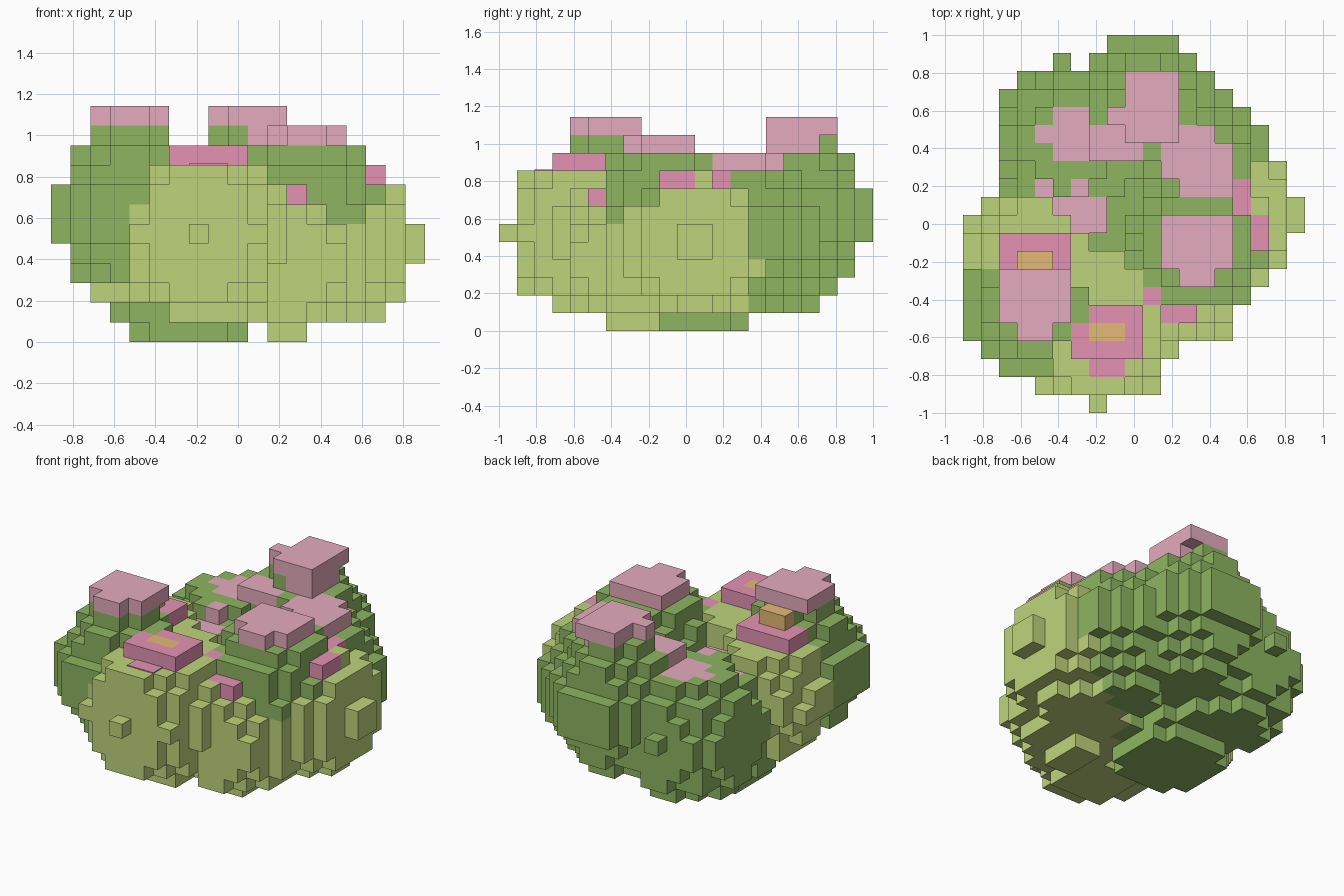
import bpy
import bmesh
from mathutils import Vector

cube = bpy.data.objects.get("Cube")
if cube:
    bpy.data.objects.remove(cube)

V = 2 / 21  # edge of one block


def make_material(name, rgb):
    mat = bpy.data.materials.new(name)
    mat.use_nodes = True
    color = (*rgb, 1)
    mat.diffuse_color = color
    mat.node_tree.nodes["Principled BSDF"].inputs["Base Color"].default_value = color
    return mat


MATS = {
    "dark": make_material("dark green", (0.27, 0.46, 0.12)),
    "light": make_material("light green", (0.52, 0.66, 0.2)),
    "pale": make_material("pale pink", (0.78, 0.41, 0.51)),
    "pink": make_material("deep pink", (0.78, 0.29, 0.45)),
    "yellow": make_material("warm yellow", (0.78, 0.49, 0.18)),
}

# Barrels: name, colour, centre, radius, height factor, reach, lowest and highest layer
BARRELS = [
    ("front_right_tall_barrel", "dark", (-5.5, -4.5, 6.5), 3.97, 1.1, 5, 3, 10),
    ("right_barrel", "light", (-5.5, -1.5, 6), 3.8, 1, 5, 2, 8),
    ("front_barrel", "light", (-2, -5.5, 5.5), 4.62, 1.1, 4.1, 2, 8),
    ("left_tall_barrel", "dark", (3.5, -1, 6.5), 3.97, 1.1, 5, 2, 9),
    ("left_barrel", "light", (4.5, 0.5, 5), 4.572, 0.99, 5, 1, 8),
    ("back_tall_barrel", "dark", (0.5, 6.5, 6.5), 3.97, 1.1, 5, 2, 10),
    ("middle_barrel", "dark", (-2.5, 0.5, 3.5), 4.05, 1.1, 5, 0, 6),
    ("back_left_barrel", "dark", (3.5, 3.5, 5.5), 3.97, 1.1, 5, 1, 8),
    ("front_left_small_barrel", "light", (2.5, -3, 4), 3.95, 1, 5, 1, 7),
    ("back_right_barrel", "dark", (-3.5, 4.5, 5), 4.4, 1, 4, 1, 8),
]

cells = {}  # block -> (part, colour)
nearest = {}


def fill_barrel(name, color, centre, radius, stretch, reach, low, high):
    for k in range(low, high + 1):
        for i in range(-11, 12):
            for j in range(-12, 13):
                d = Vector((i, j, k + 0.5)) - Vector(centre)
                d.z /= stretch
                share = d.length / radius
                if share <= 1 and max(map(abs, d)) < reach:
                    if share < nearest.get((i, j, k), 9):
                        nearest[i, j, k] = share
                        cells[i, j, k] = (name, color)


def fill_box(name, color, xs, ys, k):
    for i in range(xs[0], xs[1] + 1):
        for j in range(ys[0], ys[1] + 1):
            cells[i, j, k] = (name, color)


def blossom(name, color, i, j, k):
    # Four blocks wide, with a narrower front row
    fill_box(name, color, (i - 1, i + 2), (j, j + 2), k)
    fill_box(name, color, (i, i + 1), (j - 1, j - 1), k)


for barrel in BARRELS:
    fill_barrel(*barrel)

# Single spines, side bump and the feet of the light barrels
fill_box("back_spine", "dark", (-4, -4), (9, 9), 5)
fill_box("front_spine", "light", (-2, -2), (-10, -10), 5)
fill_box("right_bump", "light", (-9, -9), (-2, 0), 5)
fill_box("right_barrel_foot", "light", (-7, -4), (-3, 0), 2)
fill_box("front_barrel_foot", "light", (-3, 0), (-7, -4), 1)
fill_box("small_barrel_foot", "light", (2, 3), (-4, -2), 0)

# Pale blossoms
blossom("front_right_blossom", "pale", -6, -5, 11)
blossom("left_blossom", "pale", 3, -2, 10)
fill_box("back_left_blossom", "pale", (2, 5), (3, 4), 9)
fill_box("back_left_blossom", "pale", (3, 4), (2, 5), 9)
fill_box("back_left_blossom", "pale", (5, 5), (2, 2), 9)
fill_box("back_blossom", "pale", (0, 2), (5, 8), 11)
fill_box("back_blossom", "pale", (-1, -1), (6, 6), 11)
fill_box("back_blossom", "pale", (1, 2), (5, 7), 10)
fill_box("middle_blossom", "pale", (-4, -2), (0, 1), 7)
fill_box("middle_blossom", "pale", (-3, -3), (-1, -1), 7)
fill_box("middle_blossom", "pale", (-3, -3), (2, 2), 8)
fill_box("middle_blossom", "pale", (-5, -5), (2, 2), 7)
fill_box("back_right_blossom", "pale", (-5, -3), (5, 5), 8)
fill_box("back_right_blossom", "pale", (-4, -3), (4, 6), 8)
fill_box("back_right_blossom", "pale", (-2, 0), (4, 4), 9)
fill_box("back_right_blossom", "pale", (-2, -1), (5, 5), 9)

# Deep pink blossoms and their yellow hearts
fill_box("front_blossom", "pink", (-3, 0), (-7, -6), 9)
fill_box("front_blossom", "pink", (-2, 0), (-5, -5), 9)
fill_box("front_heart", "yellow", (-2, -1), (-6, -6), 9)
fill_box("right_blossom", "pink", (-7, -4), (-2, -1), 9)
fill_box("right_heart", "yellow", (-6, -5), (-2, -2), 10)
fill_box("outer_left_blossom", "pink", (5, 6), (1, 2), 8)
fill_box("outer_left_blossom", "pink", (6, 7), (-1, 0), 8)
fill_box("small_blossom", "pink", (2, 3), (-5, -5), 7)
fill_box("small_blossom", "pink", (1, 1), (-4, -4), 8)


def face_corners(cell, axis, sign):
    # Corners of one block side, wound to face outward
    u, w = (axis + 1) % 3, (axis + 2) % 3
    ring = [(-1, -1), (1, -1), (1, 1), (-1, 1)]
    centre = Vector((cell[0], cell[1], cell[2] + 0.5))
    for a, b in ring[::sign]:
        p = centre.copy()
        p[axis] += sign / 2
        p[u] += a / 2
        p[w] += b / 2
        yield p * V


def build_part(name, color):
    bm = bmesh.new()
    verts = {}
    for cell, (part, _) in cells.items():
        if part != name:
            continue
        for axis in range(3):
            for sign in (-1, 1):
                beside = list(cell)
                beside[axis] += sign
                if tuple(beside) in cells:
                    continue
                loop = []
                for p in face_corners(cell, axis, sign):
                    key = tuple(round(c, 4) for c in p)
                    if key not in verts:
                        verts[key] = bm.verts.new(p)
                    loop.append(verts[key])
                bm.faces.new(loop)
    mesh = bpy.data.meshes.new(name)
    bm.to_mesh(mesh)
    bm.free()
    mesh.materials.append(MATS[color])
    obj = bpy.data.objects.new(name, mesh)
    bpy.context.scene.collection.objects.link(obj)


for part_name, part_color in sorted(set(cells.values())):
    build_part(part_name, part_color)

# Thin petal lying in front of the front blossom
bpy.ops.mesh.primitive_cube_add(size=1, location=(-1.5 * V, -8 * V, 9 * V + 0.003))
petal = bpy.context.object
petal.name = "front_petal"
petal.scale = (2 * V, V, 0.006)
petal.data.materials.append(MATS["pink"])
